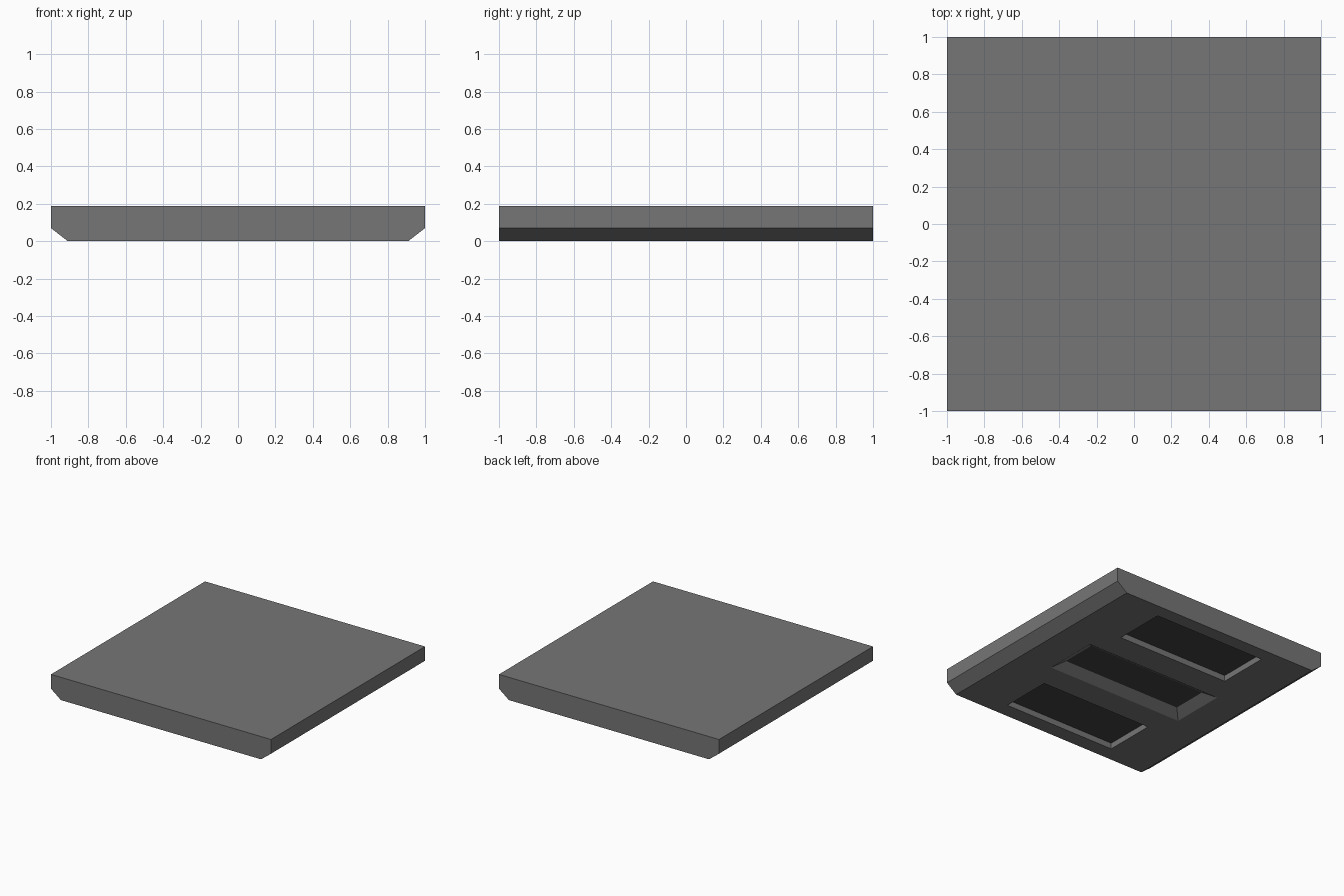
import bpy, bmesh

if "Cube" in bpy.data.objects:
    bpy.data.objects.remove(bpy.data.objects["Cube"])


def material(name, value):
    mat = bpy.data.materials.new(name)
    mat.diffuse_color = (value, value, value, 1)
    mat.use_nodes = True
    mat.node_tree.nodes["Principled BSDF"].inputs["Base Color"].default_value = mat.diffuse_color
    return mat


body_grey = material("body_grey", 0.18)
recess_dark = material("recess_dark", 0.055)


def mesh_object(name, bm, mat):
    mesh = bpy.data.meshes.new(name)
    bm.to_mesh(mesh)
    bm.free()
    mesh.materials.append(mat)
    obj = bpy.data.objects.new(name, mesh)
    bpy.context.collection.objects.link(obj)
    return obj


# slab: chamfered profile in x/z, extruded along y
bm = bmesh.new()
half = [(0.91, 0), (1, 0.07), (1, 0.187)]
outline = half + [(-x, z) for x, z in reversed(half)]
face = bm.faces.new([bm.verts.new((x, -1, z)) for x, z in outline])
new = bmesh.ops.extrude_face_region(bm, geom=[face])["geom"]
bmesh.ops.translate(bm, vec=(0, 2, 0), verts=[v for v in new if isinstance(v, bmesh.types.BMVert)])
bmesh.ops.recalc_face_normals(bm, faces=bm.faces)
slab = mesh_object("slab", bm, body_grey)


def recess(name, y, mouth, depth, inset):
    """Cut a rectangular pocket into the underside and line it with a dark floor."""
    mx, my = mouth
    fx, fy = mx - inset, my - inset
    corners = ((-1, -1), (1, -1), (1, 1), (-1, 1))
    bm = bmesh.new()
    rings = [[bm.verts.new((sx * hx, y + sy * hy, z)) for sx, sy in corners]
             for hx, hy, z in ((mx, my, -0.1), (mx, my, 0), (fx, fy, depth))]
    bm.faces.new(rings[0])
    bm.faces.new(rings[2])
    for a, b in zip(rings, rings[1:]):
        for i in range(4):
            j = (i + 1) % 4
            bm.faces.new((a[i], a[j], b[j], b[i]))
    bmesh.ops.recalc_face_normals(bm, faces=bm.faces)
    cutter = mesh_object(name + "_cutter", bm, body_grey)
    cutter.hide_render = True
    cutter.hide_set(True)
    mod = slab.modifiers.new(name, "BOOLEAN")
    mod.operation = "DIFFERENCE"
    mod.solver = "EXACT"
    mod.object = cutter

    # dark floor panel, facing down
    bm = bmesh.new()
    bm.faces.new([bm.verts.new((sx * fx, y + sy * fy, depth - 0.001))
                  for sx, sy in reversed(corners)])
    mesh_object(name + "_floor", bm, recess_dark)


# two straight pockets and one sloped central pocket
for side, y in (("front", -0.66), ("back", 0.67)):
    recess(side + "_pocket", y, (0.51, 0.215), 0.05, 0)
recess("middle_pocket", 0, (0.625, 0.228), 0.052, 0.08)
